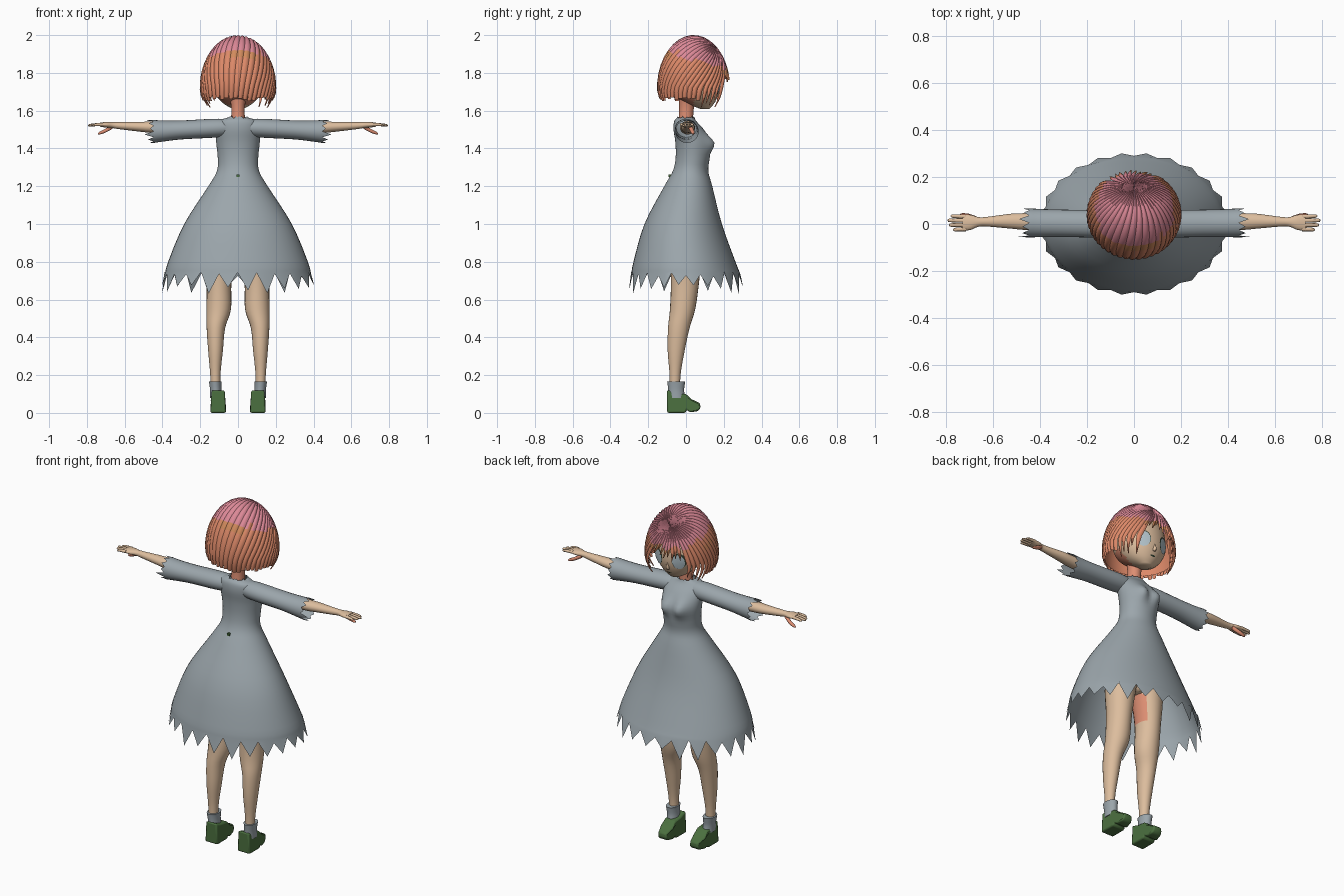
import bpy, bmesh, math, random
from math import sin, cos, pi
from mathutils import Vector

random.seed(4)
cube = bpy.data.objects.get("Cube")
if cube:
    bpy.data.objects.remove(cube, do_unlink=True)


def material(name, r, g, b):
    m = bpy.data.materials.new(name)
    m.use_nodes = True
    m.diffuse_color = (r, g, b, 1)
    m.node_tree.nodes["Principled BSDF"].inputs["Base Color"].default_value = (r, g, b, 1)
    return m


SKIN = material("skin", .72, .51, .34)
FLUSH = material("flushed skin", .72, .27, .17)
GREY = material("grey cloth", .33, .38, .41)
GREEN = material("shoe green", .07, .16, .05)
PINK = material("pink hair", .72, .25, .31)
CORAL = material("coral hair", .72, .25, .14)
AMBER = material("amber hair", .65, .26, .11)
EYE = material("eye grey", .45, .55, .60)
DARK = material("lash dark", .03, .05, .03)


def finish(name, bm, mats, rule=None, mirror=False, angle=50):
    """Turn a bmesh into a shaded object; rule picks a material index per face."""
    bm.normal_update()
    if rule:
        for f in bm.faces:
            f.material_index = rule(f)
    me = bpy.data.meshes.new(name)
    bm.to_mesh(me)
    bm.free()
    for m in mats:
        me.materials.append(m)
    ob = bpy.data.objects.new(name, me)
    bpy.context.collection.objects.link(ob)
    bpy.ops.object.select_all(action='DESELECT')
    ob.select_set(True)
    bpy.context.view_layer.objects.active = ob
    bpy.ops.object.shade_smooth_by_angle(angle=math.radians(angle))
    if mirror:
        ob.modifiers.new("mirror", 'MIRROR').use_clip = False
    return ob


def smooth(rings, steps=4):
    """Catmull-Rom refinement of a list of ring tuples."""
    pts = [rings[0]] + list(rings) + [rings[-1]]
    out = []
    for a, b, c, d in zip(pts, pts[1:], pts[2:], pts[3:]):
        for k in range(steps):
            t = k / steps
            out.append(tuple(.5 * (2*q + (r-p)*t + (2*p-5*q+4*r-s)*t*t + (3*q-p-3*r+s)*t**3)
                             for p, q, r, s in zip(a, b, c, d)))
    return out + [rings[-1]]


def loft(name, rings, mats, axis='z', n=24, caps=True, rule=None, mirror=False, shape=None):
    """Rings are (position, centre 1, centre 2, radius 1, radius 2) along the axis."""
    bm = bmesh.new()
    grid = []
    dense = smooth(rings)
    for k, (p, c1, c2, r1, r2) in enumerate(dense):
        row = []
        for i in range(n):
            a = 2 * pi * i / n
            u, v, w = c1 + r1 * cos(a), c2 + r2 * sin(a), p
            if shape:
                u, v, w = shape(k, len(dense), i, u, v, w)
            row.append(bm.verts.new((u, v, w) if axis == 'z' else (w, u, v)))
        grid.append(row)
    for lo, hi in zip(grid, grid[1:]):
        for i in range(n):
            j = (i + 1) % n
            bm.faces.new((lo[i], lo[j], hi[j], hi[i]))
    if caps:
        bm.faces.new(grid[0][::-1])
        bm.faces.new(grid[-1])
    return finish(name, bm, mats, rule, mirror)


# Dress: one open surface from ragged hem to ragged collar
def dress_shape(k, count, i, x, y, z):
    if k == 0 and i % 2:
        return x * 1.045, y * 1.045, z - random.uniform(.05, .105)
    if k == 0:
        z += random.uniform(-.01, .02)
    if k == count - 1:
        z += random.uniform(-.006, .006)
    if y > .03:
        y += .03 * math.exp(-((abs(x) - .05) / .035)**2 - ((z - 1.425) / .045)**2)
    return x, y, z


loft("dress", [(.73, 0, 0, .388, .29), (.8, 0, -.008, .37, .27), (1, 0, -.015, .285, .205),
               (1.2, 0, .012, .157, .127), (1.28, 0, .024, .112, .094), (1.35, 0, .035, .107, .09),
               (1.43, 0, .036, .115, .092), (1.5, 0, .014, .117, .08), (1.545, 0, -.004, .1, .058),
               (1.565, 0, 0, .05, .045)],
     [GREY], n=48, caps=False, shape=dress_shape)


# Sleeves with torn cuffs
def cuff(k, count, i, y, z, x):
    return (y, z, x + (random.uniform(.015, .05) if i % 2 else 0)) if k == count - 1 else (y, z, x)


loft("sleeves", [(.05, 0, 1.51, .05, .045), (.13, 0, 1.507, .058, .05), (.3, .003, 1.498, .058, .05),
                 (.4, .004, 1.492, .06, .056), (.447, .005, 1.49, .062, .061)],
     [GREY], 'x', caps=False, mirror=True, shape=cuff)

# Arms, hands, fingers
loft("arms", [(.28, .008, 1.51, .04, .036), (.45, .01, 1.512, .036, .03), (.52, .012, 1.515, .032, .026),
              (.62, .01, 1.52, .021, .019), (.66, .009, 1.523, .02, .016), (.695, .007, 1.525, .032, .015),
              (.73, .006, 1.526, .034, .011)], [SKIN], 'x', mirror=True)
for finger, y, tip in (("little", -.022, .77), ("ring", -.004, .787), ("middle", .014, .793), ("index", .031, .78)):
    loft(finger + "_fingers", [(.715, y, 1.527, .009, .009), (.75, y * 1.05, 1.526, .0085, .008),
                               (tip - .006, y * 1.1, 1.523, .007, .006), (tip, y * 1.1, 1.522, .002, .002)],
         [SKIN], 'x', n=8, mirror=True)
loft("thumbs", [(.665, .02, 1.515, .01, .012), (.7, .032, 1.495, .011, .011), (.73, .037, 1.482, .009, .008),
                (.742, .038, 1.478, .003, .003)], [FLUSH], 'x', n=10, mirror=True)


# Legs with a flushed inner thigh, hips, socks
def thigh(f):
    c = f.calc_center_median()
    return int(c.z > .68 and f.normal.x < -.8)


loft("legs", [(.08, .118, -.06, .026, .028), (.2, .12, -.058, .027, .029), (.33, .119, -.052, .039, .045),
              (.45, .117, -.038, .049, .057), (.55, .102, -.018, .065, .067), (.7, .1, -.005, .066, .075),
              (.9, .09, 0, .085, .088), (1.05, .06, .01, .07, .08)], [SKIN, FLUSH], rule=thigh, mirror=True)
loft("hips", [(.86, 0, 0, .03, .05), (.92, 0, 0, .12, .085), (1.05, 0, .01, .125, .09), (1.2, 0, .02, .09, .075)], [SKIN])
loft("socks", [(.08, .115, -.05, .032, .045), (.12, .118, -.052, .03, .042), (.155, .12, -.052, .032, .046),
               (.167, .12, -.052, .034, .048)], [GREY], mirror=True)

# Wedge shoes: a side profile drawn out across the foot and rounded
profile = [(-.1, 0), (-.003, 0), (.004, .016), (.02, .004), (.062, .008), (.077, .026),
           (.074, .052), (.03, .072), (0, .1), (-.05, .105), (-.1, .122)]
bm = bmesh.new()
face = bm.faces.new([bm.verts.new((.064, y, z)) for y, z in profile])
ext = bmesh.ops.extrude_face_region(bm, geom=[face])
bmesh.ops.translate(bm, vec=(.082, 0, 0), verts=[v for v in ext["geom"] if isinstance(v, bmesh.types.BMVert)])
for v in bm.verts:
    if v.co.z > .045:
        v.co.x += (.105 - v.co.x) * .15
    if v.co.y > .05:
        v.co.x += (.1 - v.co.x) * .3
bmesh.ops.recalc_face_normals(bm, faces=bm.faces)
shoes = finish("shoes", bm, [GREEN], mirror=True)
bevel = shoes.modifiers.new("rounding", 'BEVEL')
bevel.width, bevel.segments = .008, 2

# Neck and head
loft("neck", [(1.5, 0, -.005, .042, .042), (1.57, 0, 0, .036, .038), (1.63, 0, .004, .037, .04),
              (1.69, 0, .01, .05, .05)], [FLUSH])
head = [(1.61, 0, .1, .03, .025), (1.64, 0, .075, .08, .075), (1.69, 0, .05, .125, .122),
        (1.75, 0, .042, .147, .136), (1.85, 0, .035, .138, .128), (1.93, 0, .035, .07, .07)]


def nape(f):
    c = f.calc_center_median()
    return int(c.y < .04 and c.z < 1.71)


loft("head", head, [SKIN, FLUSH], n=32, rule=nape)


def face_y(x, z):
    dense = smooth(head)
    for a, b in zip(dense, dense[1:]):
        if a[0] <= z <= b[0]:
            t = (z - a[0]) / (b[0] - a[0])
            cy, rx, ry = (a[k] + (b[k] - a[k]) * t for k in (2, 3, 4))
            return cy + ry * math.sqrt(max(0, 1 - (x / rx)**2))
    return 0


def plate(name, cx, cz, rx, rz, lift, mat, mirror=True):
    """Thin oval laid on the face."""
    bm = bmesh.new()
    put = lambda x, z: bm.verts.new((x, face_y(x, z) + lift, z))
    mid = put(cx, cz)
    rim = [put(cx + rx * cos(i * pi / 10), cz + rz * sin(i * pi / 10)) for i in range(20)]
    for a, b in zip(rim, rim[1:] + rim[:1]):
        bm.faces.new((mid, b, a))
    bmesh.ops.recalc_face_normals(bm, faces=bm.faces)
    finish(name, bm, [mat], mirror=mirror)


# Face details
plate("eye_outlines", .066, 1.733, .036, .046, .003, DARK)
plate("eyes", .066, 1.728, .031, .043, .006, EYE)
plate("mouth", 0, 1.648, .016, .004, .003, DARK, False)
loft("nose", [(1.672, 0, .168, .008, .008), (1.685, 0, .17, .009, .014), (1.72, 0, .17, .003, .006)], [SKIN], n=10)

# Hair: egg-shaped crown, locks sweeping out of a whorl towards the forehead
CENTRE, RADII = Vector((0, .04, 1.72)), Vector((.196, .187, .271))
WHORL = Vector((0, .62, .785)).normalized()


def scalp(phi, t, rim, swell):
    e = Vector((cos(phi), sin(phi), 0))
    full = WHORL.angle(e)
    arc, drop = full * .22, CENTRE.z - rim
    d = t * (arc + drop)
    s = min(d / arc, 1)
    p = (WHORL * sin((1 - s) * full) + e * sin(s * full)) / sin(full)
    below = max(0, d - arc)
    if below:
        p = p * (1 - 18 * below * below)
    p = Vector([a * b for a, b in zip(p, RADII)]) * swell + CENTRE
    p.z -= below
    return p


def hair_colour(f):
    c = f.calc_center_median()
    edge = 1.885 - .3 * c.y + .012 * sin(c.x * 70)
    return 0 if c.z > edge else 2 if c.z > edge - .045 and sin(c.x * 23 + 1) > 0 else 1


bm = bmesh.new()
LOCKS = 46
for n in range(LOCKS):
    phi = 2 * pi * n / LOCKS
    front = sin(phi)
    if front > .74:
        rim, tip = random.uniform(1.745, 1.785), .05
    elif front > .25:
        rim, tip = random.uniform(1.615, 1.66), .1
    else:
        rim, tip = random.uniform(1.65, 1.67), .75
    rows = []
    for k in range(15):
        t = .01 + .99 * k / 14
        half = 1.25 * pi / LOCKS * (1 - (1 - tip) * max(0, (t - .6) / .4)**1.6)
        rows.append([bm.verts.new(scalp(phi + u * half + .3 * (1 - t), t, rim, .995 + .04 * (1 - u * u)))
                     for u in (-1, -.5, 0, .5, 1)])
    for lo, hi in zip(rows, rows[1:]):
        for i in range(4):
            bm.faces.new((lo[i], hi[i], hi[i + 1], lo[i + 1]))
finish("hair_locks", bm, [PINK, CORAL, AMBER], hair_colour)

# Cap that closes the gaps under the locks
bm = bmesh.new()
bmesh.ops.create_uvsphere(bm, u_segments=32, v_segments=20, radius=1)
for v in bm.verts:
    v.co = Vector([a * b * .965 for a, b in zip(v.co, RADII)]) + CENTRE
hidden = [f for f in bm.faces for c in [f.calc_center_median()]
          if c.z < 1.68 or (c.y > .08 and c.z < 1.82)]
bmesh.ops.delete(bm, geom=hidden, context='FACES')
finish("hair_cap", bm, [PINK, CORAL, AMBER], hair_colour)

# Small fastener at the back of the waist
bm = bmesh.new()
bmesh.ops.create_cube(bm, size=.014)
bmesh.ops.translate(bm, vec=(0, -.085, 1.255), verts=bm.verts)
finish("waist_fastener", bm, [GREEN])
